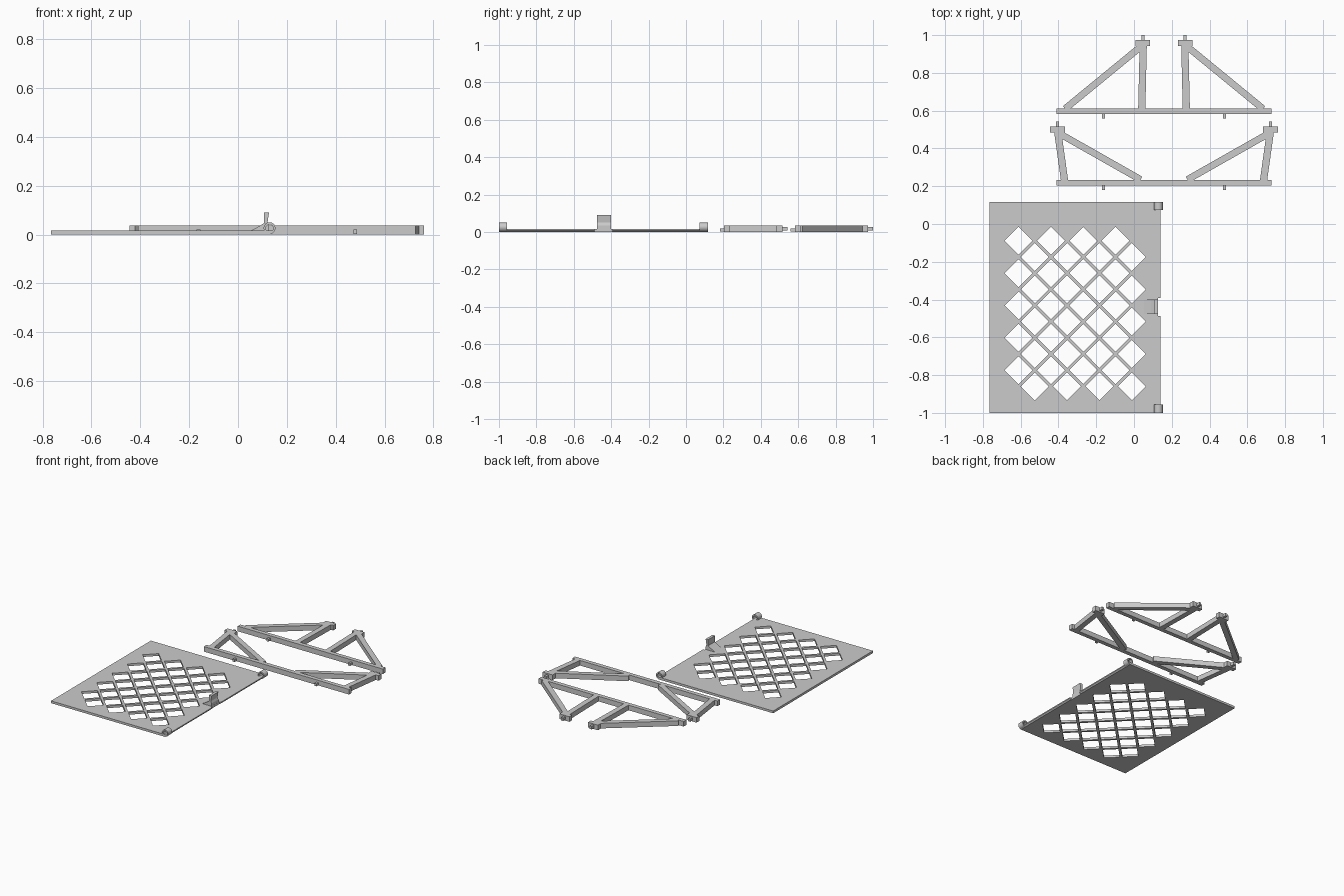
import bpy, bmesh, math
from mathutils import Vector

if "Cube" in bpy.data.objects:
    bpy.data.objects.remove(bpy.data.objects["Cube"])

grey = bpy.data.materials.new("light grey plastic")
grey.diffuse_color = (0.6, 0.6, 0.6, 1)
grey.use_nodes = True
grey.node_tree.nodes["Principled BSDF"].inputs["Base Color"].default_value = grey.diffuse_color

MID = 0.159      # mirror line of the two side frames
FRAME_H = 0.036  # thickness of the side frames


def finish(name, bm):
    bmesh.ops.recalc_face_normals(bm, faces=bm.faces)
    me = bpy.data.meshes.new(name)
    bm.to_mesh(me)
    bm.free()
    me.materials.append(grey)
    ob = bpy.data.objects.new(name, me)
    bpy.context.collection.objects.link(ob)
    return ob


def add_prism(bm, pts, lo, hi, axis="z"):
    """Extrude a 2D outline along z (points are x, y) or y (points are x, z)."""
    def place(p, d):
        return (p[0], p[1], d) if axis == "z" else (p[0], d, p[1])
    a = [bm.verts.new(place(p, lo)) for p in pts]
    b = [bm.verts.new(place(p, hi)) for p in pts]
    bm.faces.new(a)
    bm.faces.new(b)
    for i in range(len(pts)):
        j = (i + 1) % len(pts)
        bm.faces.new((a[i], a[j], b[j], b[i]))


def prism(name, pts, lo, hi, axis="z"):
    bm = bmesh.new()
    add_prism(bm, pts, lo, hi, axis)
    return finish(name, bm)


def rect(x0, x1, y0, y1):
    return [(x0, y0), (x1, y0), (x1, y1), (x0, y1)]


def bar(p, q, w):
    """Outline of a straight bar of width w from p to q."""
    p, q = Vector(p), Vector(q)
    d = (q - p).normalized()
    n = Vector((-d.y, d.x)) * w / 2
    return [tuple(v) for v in (p + n, q + n, q - n, p - n)]


def flip(pts):
    return [(2 * MID - x, y) for x, y in pts]


# Base plate with a bevelled lower edge on the hinge side
plate = prism("base_plate", [(-0.765, 0), (0.131, 0), (0.14, 0.008), (0.14, 0.016), (-0.765, 0.016)],
              -1.0, 0.117, "y")

# Lattice openings and latch notch, cut from the plate
bm = bmesh.new()
STEP, R = 0.1712, 0.0738
for half in (0, 1):
    for i in range(4):
        for j in range(5):
            x = -0.611 + STEP * (i + half / 2)
            y = -0.089 - STEP * (j + half / 2)
            add_prism(bm, [(x - R, y), (x, y - R), (x + R, y), (x, y + R)], -0.05, 0.05)
add_prism(bm, rect(0.128, 0.2, -0.488, -0.392), -0.05, 0.05)
cutter = finish("plate_cutter", bm)
cutter.hide_render = True
mod = plate.modifiers.new("openings", "BOOLEAN")
mod.operation, mod.solver, mod.object = "DIFFERENCE", "EXACT", cutter
bpy.context.view_layer.objects.active = plate
bpy.ops.object.modifier_apply(modifier=mod.name)
bpy.data.objects.remove(cutter)

# Hinge knuckles: open tubes along y at both corners
N = 32
for name, y0, y1 in (("hinge_front", -1.0, -0.956), ("hinge_back", 0.073, 0.117)):
    bm = bmesh.new()
    rings = []
    for r, y in ((0.024, y0), (0.024, y1), (0.015, y1), (0.015, y0)):
        rings.append([bm.verts.new((0.129 + r * math.cos(2 * math.pi * k / N), y,
                                    0.026 + r * math.sin(2 * math.pi * k / N))) for k in range(N)])
    for a, b in zip(rings, rings[1:] + rings[:1]):
        for k in range(N):
            m = (k + 1) % N
            bm.faces.new((a[k], a[m], b[m], b[k]))
    ob = finish(name, bm)
    bpy.context.view_layer.objects.active = ob
    ob.select_set(True)
    bpy.ops.object.shade_smooth_by_angle(angle=math.radians(30))
    ob.select_set(False)

# Latch: sloped foot rising into an upright tab
prism("latch", [(0.05, 0.014), (0.127, 0.014), (0.127, 0.036), (0.121, 0.05), (0.127, 0.09),
                (0.107, 0.09), (0.107, 0.047), (0.09, 0.036)], -0.477, -0.401, "y")


def side_frame(tag, y0, post_foot, post_head, brace_foot, brace_head, block, peg_top):
    """Rail with mirrored posts, braces, end blocks and pegs."""
    prism(tag + "_rail", rect(-0.41, 0.727, y0, y0 + 0.03), 0, FRAME_H)
    x0, x1, b0, b1 = block
    xc = (x0 + x1) / 2
    parts = (("post", bar(post_foot, post_head, 0.038), 0, FRAME_H),
             ("brace", bar(brace_foot, brace_head, 0.036), 0, FRAME_H),
             ("end_block", rect(x0, x1, b0, b1), 0, FRAME_H),
             ("peg", rect(xc - 0.008, xc + 0.008, b1, peg_top), 0.008, 0.028),
             ("locating_pin", rect(-0.17, -0.154, y0 - 0.023, y0), 0.003, 0.02))
    for part, pts, lo, hi in parts:
        prism(f"{tag}_{part}_left", pts, lo, hi)
        prism(f"{tag}_{part}_right", flip(pts), lo, hi)


# Front frame: posts at the ends, braces leaning inward
side_frame("front_frame", 0.204, (-0.367, 0.225), (-0.404, 0.49), (0.035, 0.235), (-0.39, 0.476),
           (-0.444, -0.366, 0.484, 0.516), 0.543)
# Rear frame: posts near the middle, braces leaning outward
side_frame("rear_frame", 0.582, (0.041, 0.605), (0.049, 0.95), (-0.365, 0.61), (0.035, 0.938),
           (0.008, 0.086, 0.943, 0.974), 1.0)
